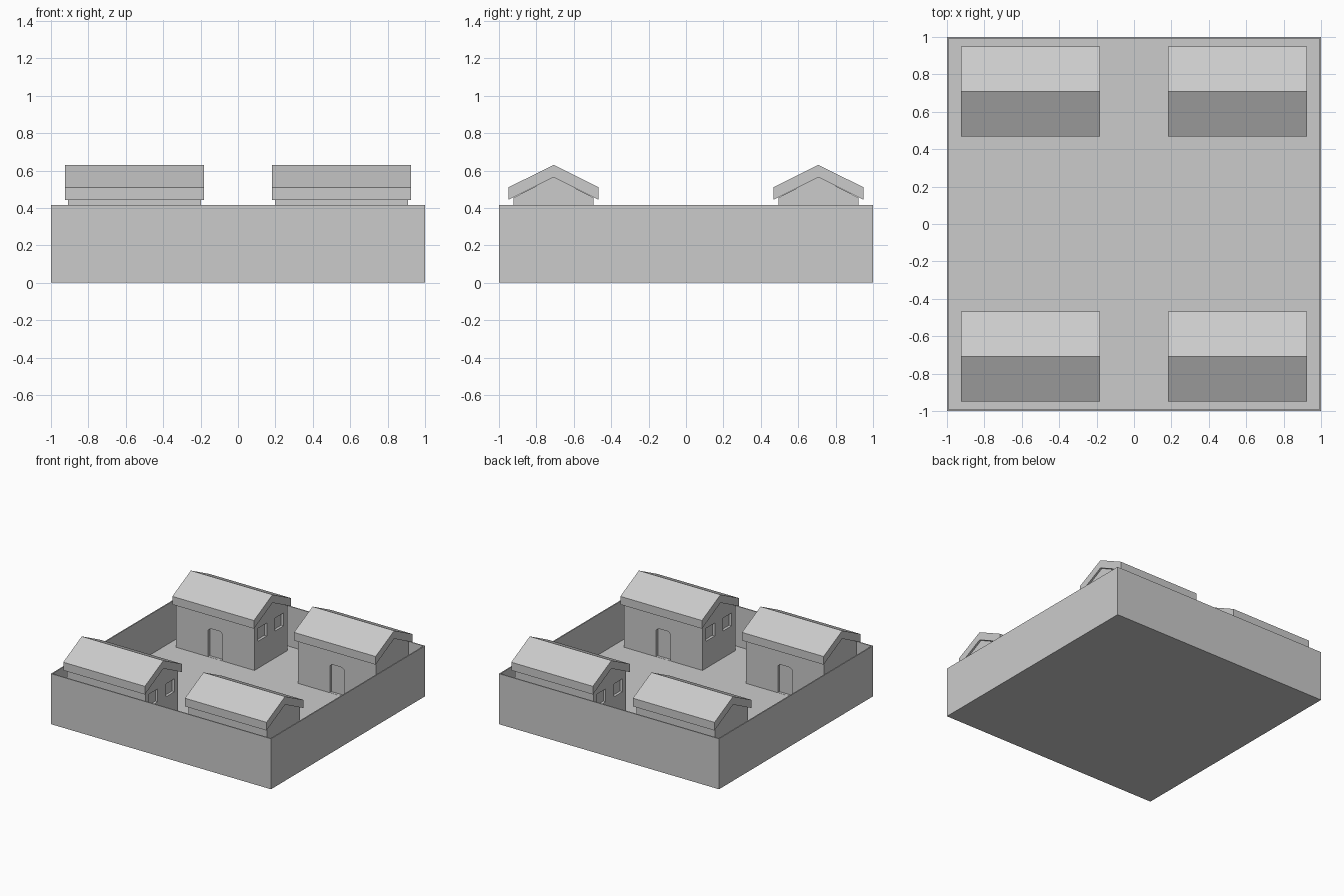
import bpy
import bmesh
from mathutils import Vector

if "Cube" in bpy.data.objects:
    bpy.data.objects.remove(bpy.data.objects["Cube"])

FLOOR, WALL_TOP, WALL = 0.085, 0.415, 0.013
CX, CY = -0.553, 0.708          # centre of the back-left house


def add_object(name, bm):
    bmesh.ops.recalc_face_normals(bm, faces=bm.faces)
    mesh = bpy.data.meshes.new(name)
    bm.to_mesh(mesh)
    bm.free()
    obj = bpy.data.objects.new(name, mesh)
    bpy.context.collection.objects.link(obj)
    return obj


def prism(bm, points, axis, start, end):
    """Extrude a profile along x (points are y, z) or y (points are x, z)."""
    def place(p, t):
        return (t, p[0], p[1]) if axis == 'x' else (p[0], t, p[1])
    face = bm.faces.new([bm.verts.new(place(p, start)) for p in points])
    ext = bmesh.ops.extrude_face_region(bm, geom=[face])
    verts = [v for v in ext['geom'] if isinstance(v, bmesh.types.BMVert)]
    move = Vector(place((0, 0), end - start))
    bmesh.ops.translate(bm, vec=move, verts=verts)


def mirror_to_corners(obj):
    mod = obj.modifiers.new("four_corners", 'MIRROR')
    mod.use_axis = (True, True, False)
    mod.use_mirror_merge = False


# Courtyard: solid floor with thin surrounding walls
bm = bmesh.new()
bmesh.ops.create_cube(bm, size=1)
bmesh.ops.scale(bm, vec=(2, 2, WALL_TOP), verts=bm.verts)
bmesh.ops.translate(bm, vec=(0, 0, WALL_TOP / 2), verts=bm.verts)
top = max(bm.faces, key=lambda f: f.calc_center_median().z)
bmesh.ops.inset_region(bm, faces=[top], thickness=WALL)
ext = bmesh.ops.extrude_discrete_faces(bm, faces=[top])
bmesh.ops.translate(bm, vec=(0, 0, FLOOR - WALL_TOP), verts=ext['faces'][0].verts)
add_object("courtyard", bm)

# House body with gabled ends
HX, HY = 0.356, 0.213
bm = bmesh.new()
prism(bm, [(CY - HY, FLOOR), (CY + HY, FLOOR), (CY + HY, 0.455),
           (CY, 0.565), (CY - HY, 0.455)], 'x', CX - HX, CX + HX)
body = add_object("house_bodies", bm)

# Door and window recesses, facing the middle of the courtyard
bm = bmesh.new()
prism(bm, [(CX - 0.065, FLOOR + 0.001), (CX + 0.065, FLOOR + 0.001),
           (CX + 0.065, 0.305), (CX + 0.045, 0.322),
           (CX - 0.045, 0.322), (CX - 0.065, 0.305)],
      'y', CY - HY - 0.05, CY - HY + 0.022)
for s in (-1, 1):
    y = CY + s * 0.109
    prism(bm, [(y - 0.056, 0.307), (y + 0.056, 0.307),
               (y + 0.056, 0.413), (y - 0.056, 0.413)],
          'x', CX + HX - 0.022, CX + HX + 0.05)
cutter = add_object("opening_cutter", bm)
cutter.hide_render = True
cutter.hide_viewport = True
cutter.display_type = 'WIRE'
cut = body.modifiers.new("openings", 'BOOLEAN')
cut.operation = 'DIFFERENCE'
cut.solver = 'EXACT'
cut.object = cutter
mirror_to_corners(body)

# Overhanging gable roof slab
RX, RY = 0.371, 0.241
bm = bmesh.new()
prism(bm, [(CY - RY, 0.443), (CY - RY, 0.51), (CY, 0.63),
           (CY + RY, 0.51), (CY + RY, 0.443), (CY, 0.564)],
      'x', CX - RX, CX + RX)
mirror_to_corners(add_object("roofs", bm))
